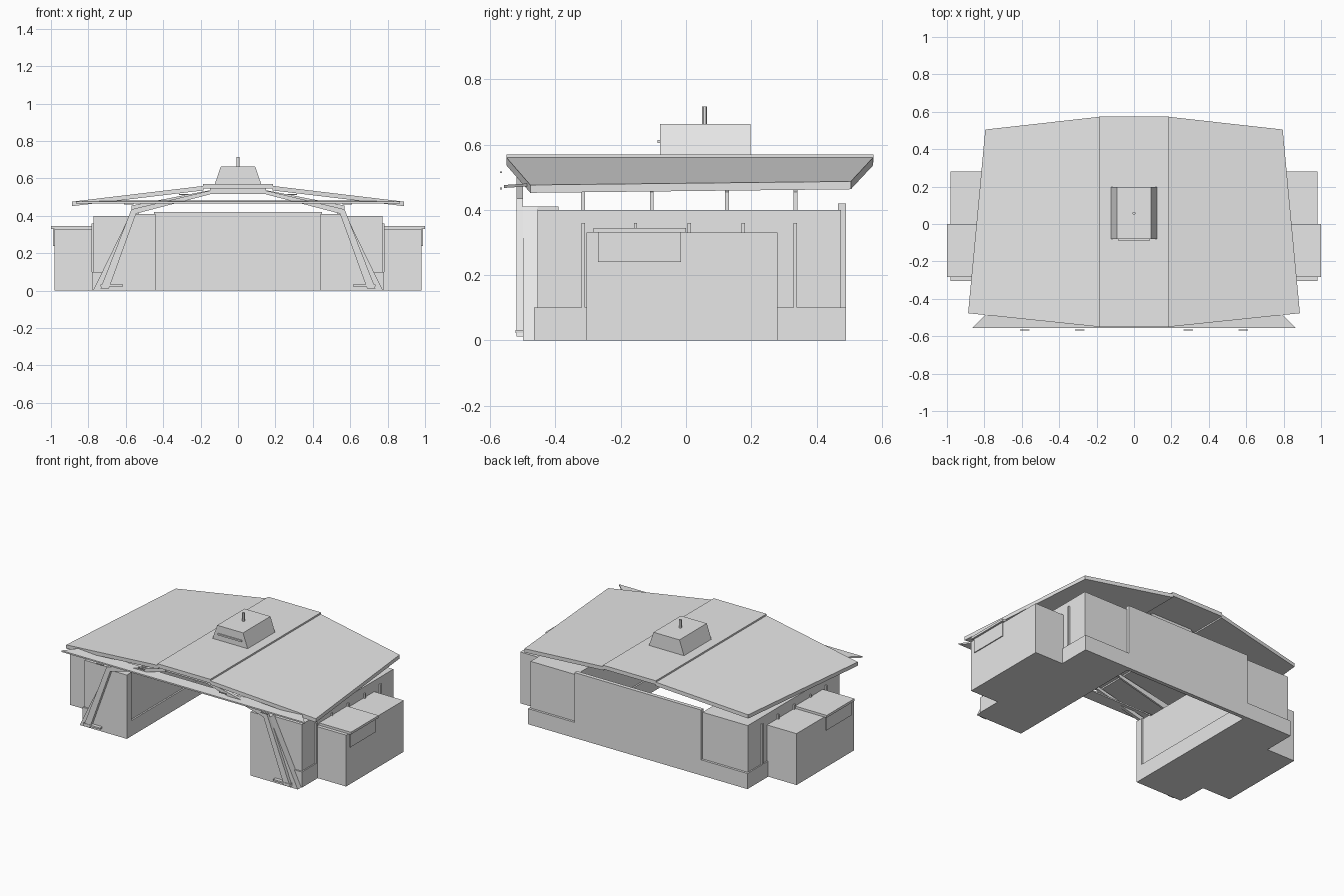
import bpy
from mathutils import Vector

cube = bpy.data.objects.get("Cube")
if cube:
    bpy.data.objects.remove(cube)

grey = bpy.data.materials.new("plain_grey")
grey.use_nodes = True
grey.diffuse_color = (0.8, 0.8, 0.8, 1)
grey.node_tree.nodes["Principled BSDF"].inputs["Base Color"].default_value = (0.8, 0.8, 0.8, 1)


def prism(name, outline, offset):
    """Sweep a 3D outline along an offset into a closed solid."""
    n = len(outline)
    first = [Vector(p) for p in outline]
    verts = first + [p + Vector(offset) for p in first]
    normal = sum((first[i].cross(first[(i + 1) % n]) for i in range(n)), Vector())
    faces = [list(range(n))[::-1], list(range(n, 2 * n))]
    faces += [[i, (i + 1) % n, (i + 1) % n + n, i + n] for i in range(n)]
    if normal.dot(Vector(offset)) < 0:
        faces = [f[::-1] for f in faces]
    mesh = bpy.data.meshes.new(name)
    mesh.from_pydata(verts, [], faces)
    mesh.materials.append(grey)
    obj = bpy.data.objects.new(name, mesh)
    bpy.context.collection.objects.link(obj)
    return obj


def box(name, x, y, z):
    return prism(name, [(x[0], y[0], z[0]), (x[1], y[0], z[0]),
                        (x[1], y[1], z[0]), (x[0], y[1], z[0])], (0, 0, z[1] - z[0]))


def front_profile(name, points, y0, y1):
    return prism(name, [(x, y0, z) for x, z in points], (0, y1 - y0, 0))


def sided(s, a, b):
    return tuple(sorted((s * a, s * b)))


# Back wall closing the open courtyard
box("back_wall", (-0.45, 0.45), (0.465, 0.49), (0, 0.42))

for s, side in ((1, "left"), (-1, "right")):
    # Wing: plinth, upper body and sloped front wall
    box(side + "_wing_plinth", sided(s, 0.44, 0.78), (-0.465, 0.49), (0, 0.1))
    box(side + "_wing_body", sided(s, 0.45, 0.772), (-0.455, 0.475), (0.1, 0.4))
    front_profile(side + "_front_wall", [(s * x, z) for x, z in
                  ((0.44, 0), (0.775, 0), (0.575, 0.41), (0.44, 0.41))], -0.5, -0.455)
    box(side + "_wing_cap", sided(s, 0.45, 0.575), (-0.455, -0.39), (0.4, 0.41))

    # Ribs on the outer wall
    for y in (-0.315, -0.155, 0.01, 0.175, 0.335):
        box(side + "_wall_rib", sided(s, 0.77, 0.782), (y - 0.005, y + 0.005), (0.1, 0.36))

    # Side annex with raised lid and hanging flap
    box(side + "_annex", sided(s, 0.77, 0.982), (-0.305, 0.28), (0, 0.33))
    box(side + "_annex_lid", sided(s, 0.775, 1.0), (-0.283, 0), (0.33, 0.345))
    box(side + "_annex_flap", sided(s, 0.98, 0.988), (-0.27, -0.015), (0.24, 0.33))

    # Leaning front column with its rafter and foot plate
    front_profile(side + "_front_column", [(s * x, z) for x, z in
                  ((0.735, 0.012), (0.69, 0.012), (0.545, 0.412), (0.15, 0.515),
                   (0.15, 0.535), (0.57, 0.435))], -0.52, -0.5)
    box(side + "_foot_plate", sided(s, 0.615, 0.735), (-0.523, -0.5), (0.022, 0.032))

    # Rafters below the roof
    for y in (-0.315, -0.105, 0.125, 0.335):
        front_profile(side + "_rafter", [(s * x, z) for x, z in
                      ((0.57, 0.4), (0.53, 0.4), (0.53, 0.42), (0.15, 0.515),
                       (0.15, 0.537), (0.57, 0.455))], y - 0.006, y + 0.006)

    # Sloping roof panel
    prism(side + "_roof_panel", [(s * 0.185, 0.573, 0.56), (s * 0.795, 0.505, 0.487),
          (s * 0.887, -0.477, 0.476), (s * 0.185, -0.55, 0.56)], (0, 0, -0.024))

    # Small lamps along the front
    for x, z in ((0.29, 0.515), (0.585, 0.465)):
        box(side + "_front_lamp", sided(s, x - 0.025, x + 0.025), (-0.57, -0.563), (z - 0.003, z + 0.003))

# Flat ridge panel and tie beam between the rafters
box("roof_ridge", (-0.188, 0.188), (-0.55, 0.575), (0.545, 0.57))
for y in (-0.51, -0.315, -0.105, 0.125, 0.335):
    box("ridge_beam", (-0.15, 0.15), (y - 0.008, y + 0.008), (0.518, 0.545))

# Flared canopy strip at the front
prism("front_canopy", [(-0.865, -0.557, 0.467), (0.865, -0.557, 0.467),
                       (0.79, -0.48, 0.472), (-0.79, -0.48, 0.472)], (0, 0, 0.009))

# Roof cupola with front strip and mast
front_profile("cupola", [(-0.125, 0.568), (0.125, 0.568), (0.092, 0.663), (-0.092, 0.663)], -0.08, 0.198)
box("cupola_strip", (-0.085, 0.085), (-0.087, -0.08), (0.604, 0.614))
bpy.ops.mesh.primitive_cylinder_add(vertices=12, radius=0.008, depth=0.06, location=(0, 0.057, 0.686))
mast = bpy.context.object
mast.name = "mast"
mast.data.materials.append(grey)
bpy.ops.object.shade_smooth_by_angle()
